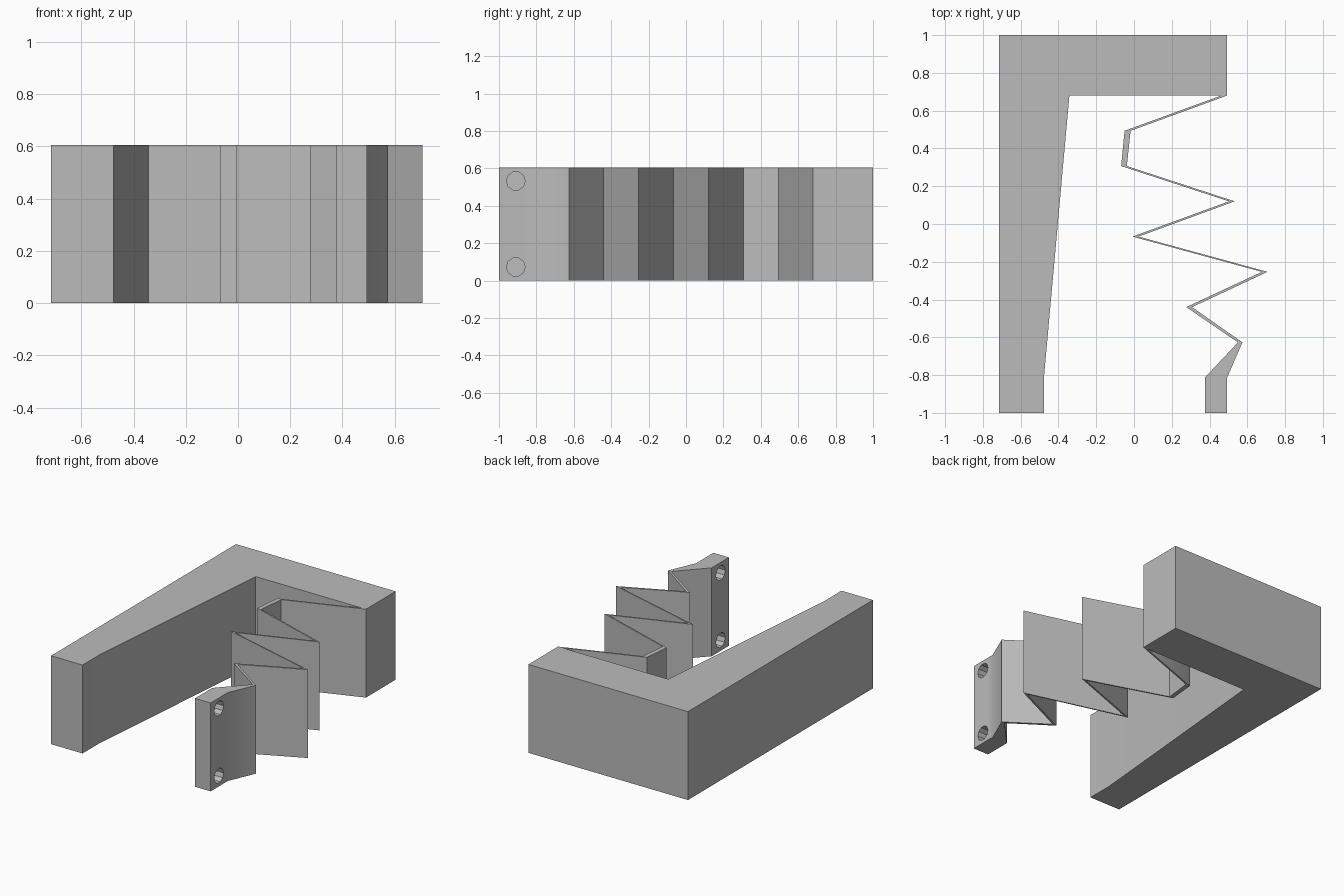
import bpy, bmesh, math

cube = bpy.data.objects.get("Cube")
if cube:
    bpy.data.objects.remove(cube, do_unlink=True)

HEIGHT = 0.605

grey = bpy.data.materials.new("light grey")
grey.use_nodes = True
colour = (0.5, 0.5, 0.5, 1)
grey.diffuse_color = colour
grey.node_tree.nodes["Principled BSDF"].inputs["Base Color"].default_value = colour


def extrude_outline(name, outline):
    """Upright prism from a plan outline."""
    bm = bmesh.new()
    base = bm.faces.new([bm.verts.new((x, y, 0)) for x, y in outline])
    top = bmesh.ops.extrude_face_region(bm, geom=[base])["geom"]
    verts = [v for v in top if isinstance(v, bmesh.types.BMVert)]
    bmesh.ops.translate(bm, verts=verts, vec=(0, 0, HEIGHT))
    bmesh.ops.recalc_face_normals(bm, faces=bm.faces)
    mesh = bpy.data.meshes.new(name)
    bm.to_mesh(mesh)
    bm.free()
    mesh.materials.append(grey)
    obj = bpy.data.objects.new(name, mesh)
    bpy.context.collection.objects.link(obj)
    return obj


def smooth(obj):
    bpy.ops.object.select_all(action="DESELECT")
    obj.select_set(True)
    bpy.context.view_layer.objects.active = obj
    bpy.ops.object.shade_smooth_by_angle(angle=math.radians(30))


# L-shaped frame with a tapering long arm
frame = extrude_outline("frame", [
    (-0.715, -1), (-0.477, -1), (-0.477, -0.815), (-0.342, 0.68),
    (0.493, 0.68), (0.493, 1), (-0.715, 1)])

# Folded strip: (left x, right x) at evenly spaced rows, ending in a thick tab
rows = [(0.462, 0.493), (-0.05, -0.018), (-0.068, -0.038), (0.503, 0.533),
        (-0.008, 0.024), (0.677, 0.707), (0.277, 0.307), (0.55, 0.574),
        (0.375, 0.493), (0.375, 0.493)]
ys = [0.68 - i * 1.68 / 9 for i in range(len(rows))]
left = [(l, y) for (l, r), y in zip(rows, ys)]
right = [(r, y) for (l, r), y in zip(rows, ys)]
strip = extrude_outline("folded_strip", left + right[::-1])

# Screw holes through the tab
for label, z in (("lower", 0.073), ("upper", 0.533)):
    bpy.ops.mesh.primitive_cylinder_add(
        vertices=10, radius=0.05, depth=0.4,
        location=(0.434, -0.91, z), rotation=(0, math.pi / 2, 0))
    cutter = bpy.context.object
    cutter.name = label + "_hole_cutter"
    cutter.data.materials.append(grey)
    cutter.hide_render = True
    cutter.hide_set(True)
    cut = strip.modifiers.new(label + "_hole", "BOOLEAN")
    cut.operation = "DIFFERENCE"
    cut.solver = "EXACT"
    cut.object = cutter

for part in (frame, strip):
    smooth(part)
